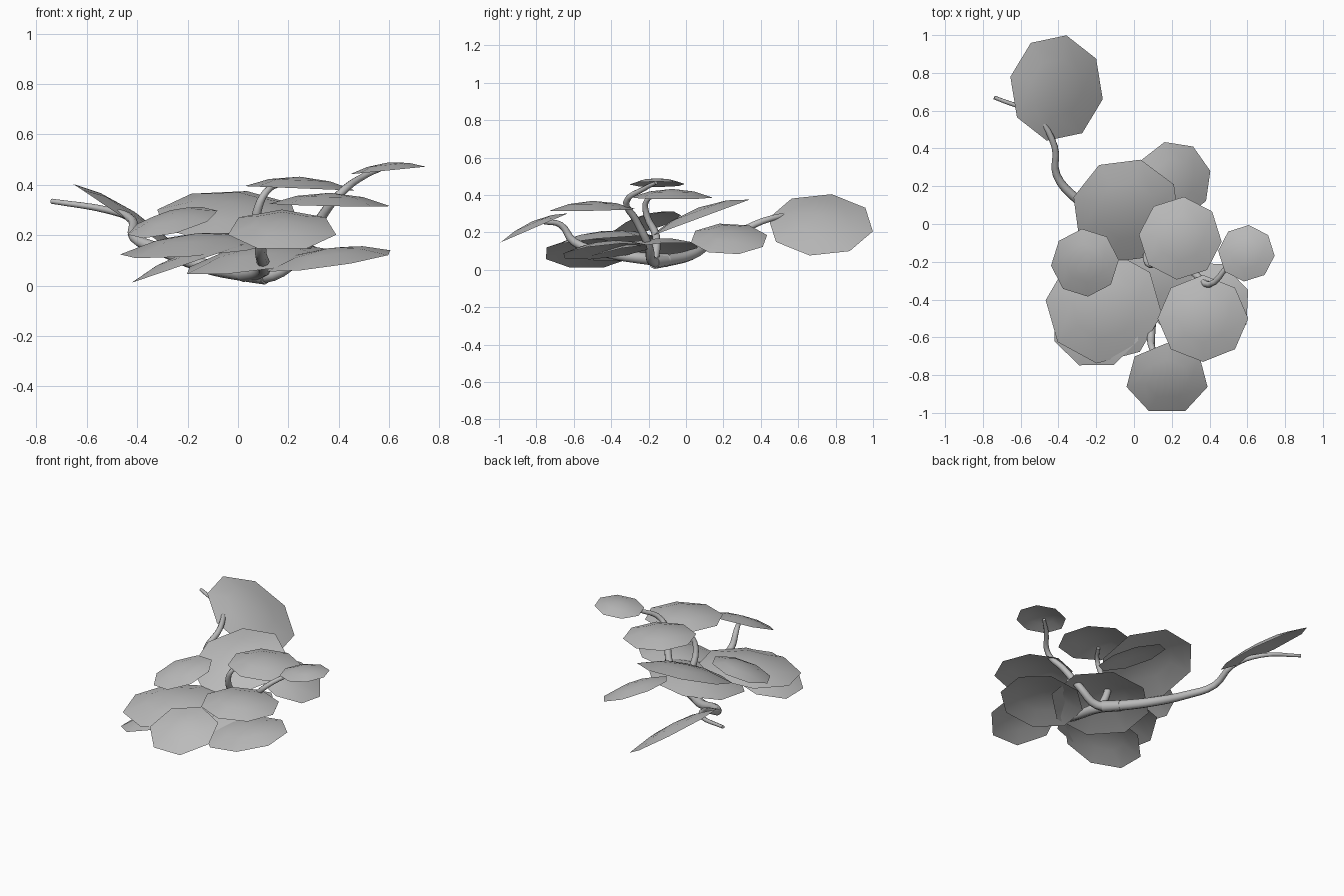
import bpy
import bmesh
import math

if "Cube" in bpy.data.objects:
    bpy.data.objects.remove(bpy.data.objects["Cube"], do_unlink=True)

# Single flat grey for the whole plant
grey = bpy.data.materials.new("plant_grey")
grey.use_nodes = True
colour = (0.5, 0.5, 0.5, 1)
grey.diffuse_color = colour
shader = next(n for n in grey.node_tree.nodes if n.type == "BSDF_PRINCIPLED")
shader.inputs["Base Color"].default_value = colour


def finish(obj):
    """Give an object the shared colour and smooth its faces."""
    obj.data.materials.clear()
    obj.data.materials.append(grey)
    for polygon in obj.data.polygons:
        polygon.use_smooth = True


def leaf_pad(name, centre, radii, slopes, phase, sides=8):
    """Thin, domed many-sided leaf whose plane tilts by the slopes."""
    dome = 0.21 * min(radii)
    bm = bmesh.new()

    def point(fraction, angle):
        dx = radii[0] * fraction * math.cos(angle)
        dy = radii[1] * fraction * math.sin(angle)
        lift = dome * (1 - fraction ** 2) + slopes[0] * dx + slopes[1] * dy
        return bm.verts.new((centre[0] + dx, centre[1] + dy, centre[2] + lift))

    crown = point(0, 0)
    angles = [math.radians(phase) + math.tau * i / sides for i in range(sides)]
    inner = [point(0.55, angle) for angle in angles]
    outer = [point(1, angle) for angle in angles]
    for i in range(sides):
        j = (i + 1) % sides
        bm.faces.new((crown, inner[i], inner[j]))
        bm.faces.new((inner[i], outer[i], outer[j], inner[j]))
    mesh = bpy.data.meshes.new(name)
    bm.to_mesh(mesh)
    bm.free()
    obj = bpy.data.objects.new(name, mesh)
    bpy.context.collection.objects.link(obj)
    finish(obj)


def branch(name, path, thick, thin):
    """Tapered round branch following a smooth path."""
    curve = bpy.data.curves.new(name + "_path", "CURVE")
    curve.dimensions = "3D"
    curve.bevel_depth = 1
    curve.bevel_resolution = 2
    curve.resolution_u = 4
    curve.use_fill_caps = True
    spline = curve.splines.new("BEZIER")
    spline.bezier_points.add(len(path) - 1)
    for i, (knot, place) in enumerate(zip(spline.bezier_points, path)):
        knot.co = place
        knot.handle_left_type = knot.handle_right_type = "AUTO"
        knot.radius = thick + (thin - thick) * i / (len(path) - 1)
    helper = bpy.data.objects.new(name + "_path", curve)
    bpy.context.collection.objects.link(helper)
    bpy.context.view_layer.update()
    evaluated = helper.evaluated_get(bpy.context.evaluated_depsgraph_get())
    mesh = bpy.data.meshes.new_from_object(evaluated)
    bpy.data.objects.remove(helper, do_unlink=True)
    obj = bpy.data.objects.new(name, mesh)
    bpy.context.collection.objects.link(obj)
    finish(obj)


# Leaf pads: name, centre, plan radii, slopes along x and y, first corner
leaf_pad("rear_leaf", (-.41, .72, .24), (.25, .285), (-.67, 0), 33)
leaf_pad("middle_leaf", (-.04, .07, .275), (.29, .28), (0, .37), 30)
leaf_pad("rear_left_leaf", (.21, .23, .165), (.2, .21), (-.42, 0), 14)
leaf_pad("upper_leaf", (.245, -.075, .386), (.22, .22), (-.04, 0), 40)
leaf_pad("top_leaf", (.595, -.155, .457), (.15, .15), (.1, 0), 40)
leaf_pad("front_left_leaf", (.365, -.5, .32), (.24, .23), (-.02, .02), 0)
leaf_pad("low_left_leaf", (.36, -.43, .098), (.26, .24), (.14, .1), 20)
leaf_pad("low_middle_leaf", (.08, -.22, .095), (.3, .3), (.13, .12), 20)
leaf_pad("front_leaf", (.175, -.82, .22), (.22, .19), (0, .43), 90, 7)
leaf_pad("right_leaf", (-.26, -.205, .25), (.18, .18), (.24, .25), 5)
leaf_pad("front_right_leaf", (-.16, -.44, .145), (.31, .3), (.08, .09), 38)
leaf_pad("low_right_leaf", (-.2, -.53, .087), (.24, .235), (.34, 0), 23)

# Branches fork from one low root
root = (.11, -.17, .04)
fork = (.02, -.1, .05)
branch("rear_branch", [root, fork, (-.14, .03, .08), (-.3, .13, .14), (-.41, .26, .19),
                       (-.42, .41, .26), (-.52, .57, .3), (-.74, .67, .335)], .036, .01)
branch("left_branch", [fork, (.14, -.18, .045), (.25, -.2, .13), (.33, -.27, .27),
                       (.4, -.32, .36), (.5, -.22, .435), (.57, -.16, .465)], .03, .01)
branch("upper_branch", [root, (.07, -.16, .18), (.075, -.21, .29),
                        (.11, -.21, .37), (.17, -.13, .405)], .025, .01)
branch("front_branch", [fork, (.09, -.22, .06), (.1, -.42, .09), (.09, -.6, .15),
                        (.1, -.67, .24), (.14, -.76, .255)], .036, .012)
